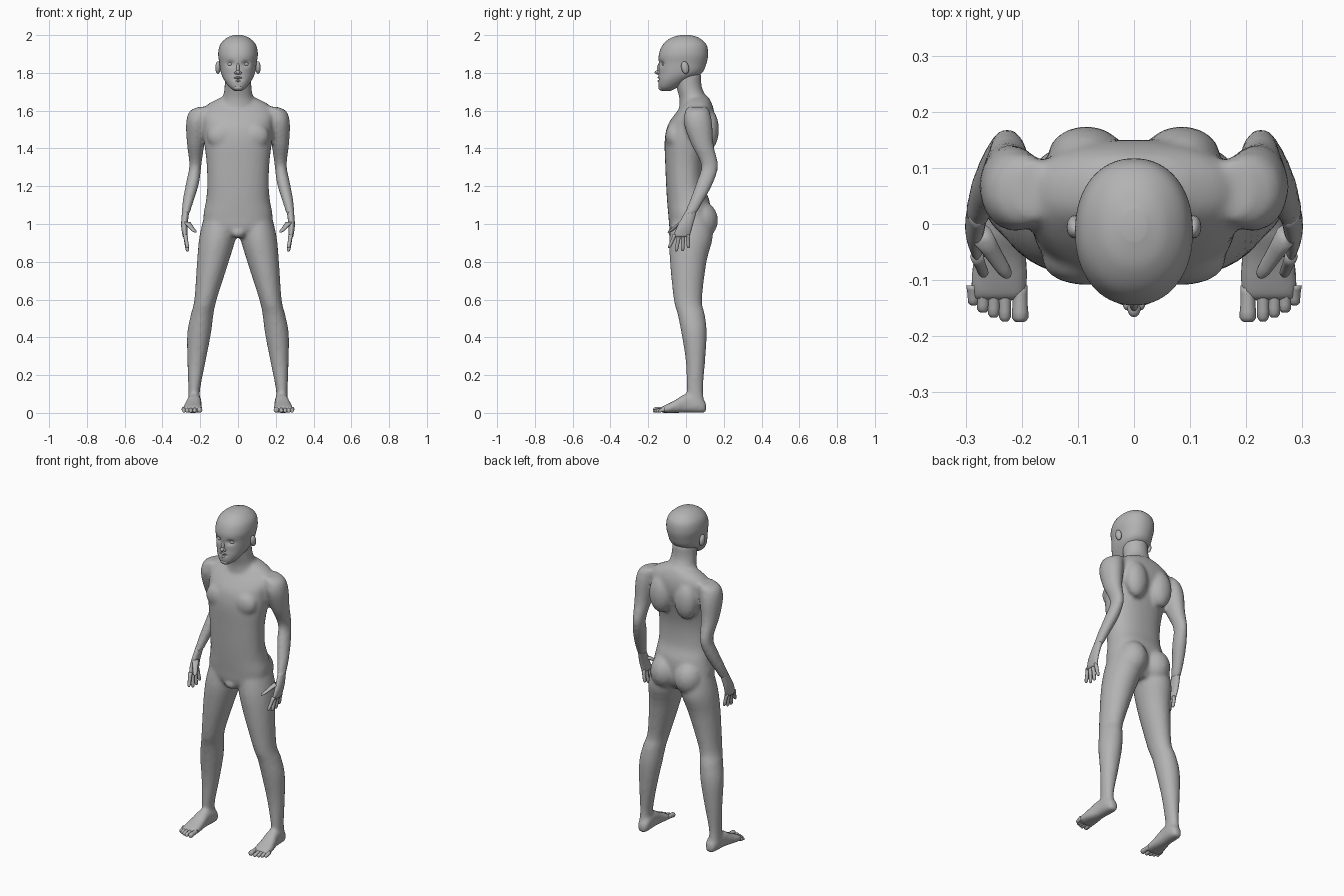
import bpy
import bmesh
import math
from mathutils import Vector, Matrix, Euler

default_cube = bpy.data.objects.get("Cube")
if default_cube:
    bpy.data.objects.remove(default_cube, do_unlink=True)

# Plain grey skin
grey = bpy.data.materials.new("plain_grey")
grey.use_nodes = True
colour = (.45, .45, .45, 1)
grey.diffuse_color = colour
grey.node_tree.nodes["Principled BSDF"].inputs["Base Color"].default_value = colour


def refine(rows, steps):
    """Smooth a short list of section rows with a Catmull-Rom curve."""
    last = len(rows) - 1
    result = []
    for i in range(last):
        before, start = rows[max(i - 1, 0)], rows[i]
        end, after = rows[i + 1], rows[min(i + 2, last)]
        for step in range(steps):
            t = step / steps
            result.append([
                s + t / 2 * (e - b + t * (2 * b - 5 * s + 4 * e - a + t * (3 * (s - e) + a - b)))
                for b, s, e, a in zip(before, start, end, after)])
    result.append(list(rows[last]))
    return result


def tube(bm, rows, power=2.0, sides=24, steps=4, lengthwise=False):
    """Loft rounded sections (x, y, z, half width, half depth) into a closed form."""
    def rounded(value):
        return math.copysign(abs(value) ** (2 / power), value)

    rings = []
    for x, y, z, wide, deep in refine(rows, steps):
        ring = []
        for k in range(sides):
            angle = math.tau * k / sides
            across, along = wide * rounded(math.cos(angle)), deep * rounded(math.sin(angle))
            offset = (across, 0, along) if lengthwise else (across, along, 0)
            ring.append(bm.verts.new(Vector((x, y, z)) + Vector(offset)))
        rings.append(ring)
    for lower, upper in zip(rings, rings[1:]):
        for k in range(sides):
            n = (k + 1) % sides
            bm.faces.new((lower[k], lower[n], upper[n], upper[k]))
    bm.faces.new(rings[0])
    bm.faces.new(rings[-1])


def trunk(bm, rows, **options):
    """Loft centred sections given as (z, half width, front y, back y)."""
    tube(bm, [(0, (front + back) / 2, z, wide, (back - front) / 2)
              for z, wide, front, back in rows], **options)


def blob(bm, location, size, tilt=0.0):
    matrix = Matrix.LocRotScale(Vector(location), Euler((tilt, 0, 0)), Vector(size))
    bmesh.ops.create_uvsphere(bm, u_segments=16, v_segments=10, radius=1, matrix=matrix)


def digit(bm, base, tip, thick, thin, lengthwise=False):
    """A tapering finger or toe with a rounded end."""
    base, tip = Vector(base), Vector(tip)
    rows = []
    for t, fullness in ((0, 1), (.5, .95), (.88, 1), (1, .45)):
        radius = (thick + (thin - thick) * t) * fullness
        rows.append((*base.lerp(tip, t), radius, radius))
    tube(bm, rows, sides=10, steps=2, lengthwise=lengthwise)


def finish(bm, name):
    bmesh.ops.recalc_face_normals(bm, faces=bm.faces)
    mesh = bpy.data.meshes.new(name)
    bm.to_mesh(mesh)
    bm.free()
    mesh.materials.append(grey)
    for polygon in mesh.polygons:
        polygon.use_smooth = True
    made = bpy.data.objects.new(name, mesh)
    bpy.context.collection.objects.link(made)
    return made


# Torso and neck
body = bmesh.new()
trunk(body, [(.93, .07, -.055, .09), (.97, .165, -.085, .12), (1.04, .183, -.093, .13),
             (1.12, .17, -.1, .125), (1.2, .163, -.105, .098), (1.32, .166, -.11, .095),
             (1.44, .18, -.113, .12), (1.52, .185, -.098, .145), (1.58, .195, -.06, .15),
             (1.63, .165, -.02, .14), (1.67, .09, 0, .12)], power=2.3, sides=36)
trunk(body, [(1.58, .12, -.04, .13), (1.66, .085, -.035, .115),
             (1.72, .072, -.05, .085), (1.8, .07, -.07, .08)])
blob(body, (0, -.065, .955), (.04, .03, .03))

# Head, with hollow eye sockets and a mouth crease pressed into the face
head = bmesh.new()
trunk(head, [(1.705, .02, -.13, -.08), (1.725, .046, -.144, -.04), (1.76, .072, -.147, .02),
             (1.8, .09, -.144, .085), (1.85, .098, -.144, .108), (1.9, .105, -.143, .117),
             (1.95, .094, -.122, .108), (1.985, .06, -.08, .07), (2, .022, -.03, .025)],
      power=2.15, sides=64, steps=7)
for vert in head.verts:
    x, y, z = vert.co
    if y < -.05:
        socket = math.exp(-((abs(x) - .04) / .018) ** 2 - ((z - 1.848) / .014) ** 2)
        crease = math.exp(-(x / .025) ** 2 - ((z - 1.766) / .006) ** 2)
        vert.co.y += .016 * socket + .006 * crease

# Nose, lips and chin
blob(head, (0, -.139, 1.828), (.009, .014, .034), tilt=-.25)
blob(head, (0, -.149, 1.803), (.012, .017, .011))
blob(head, (0, -.137, 1.775), (.024, .014, .007))
blob(head, (0, -.136, 1.757), (.02, .014, .007))
blob(head, (0, -.127, 1.722), (.028, .02, .016))

hands = bmesh.new()
toes = bmesh.new()
for side in (-1, 1):
    # Eyelids, nostrils and ears
    blob(head, (side * .04, -.113, 1.846), (.018, .014, .011))
    blob(head, (side * .011, -.142, 1.8), (.009, .012, .008))
    blob(head, (side * .106, -.005, 1.828), (.014, .02, .034), tilt=.2)

    # Chest, shoulder blade and buttock
    blob(body, (side * .085, -.065, 1.465), (.08, .045, .07))
    blob(body, (side * .085, .12, 1.5), (.07, .055, .11))
    blob(body, (side * .08, .08, 1.02), (.085, .09, .1))

    # Leg
    leg = [(.09, .03, 1.04, .09, .1), (.108, .027, .93, .097, .115),
           (.133, .012, .8, .084, .097), (.172, .01, .6, .059, .075),
           (.19, .028, .52, .06, .072), (.206, .043, .42, .063, .067),
           (.22, .05, .27, .048, .051), (.232, .047, .12, .031, .043),
           (.232, .055, .05, .033, .046)]
    tube(body, [(side * x, *rest) for x, *rest in leg])

    # Foot, from heel to ball, and its toes
    foot = [(.228, .107, .02, .05), (.228, .075, .035, .085), (.232, 0, .037, .1),
            (.238, -.06, .047, .066), (.24, -.11, .053, .042), (.24, -.137, .049, .028)]
    tube(body, [(side * x, y, tall / 2, wide, tall / 2) for x, y, wide, tall in foot],
         power=2.6, lengthwise=True)
    for x, reach, size in ((.203, -.175, .015), (.23, -.174, .01), (.25, -.167, .01),
                           (.269, -.158, .01), (.286, -.145, .009)):
        digit(toes, (side * x, -.11, .02), (side * x, reach, size), .013, size, lengthwise=True)

    # Arm, bent at the elbow
    arm = [(.17, .06, 1.62, .04, .05), (.2, .06, 1.595, .058, .065),
           (.216, .064, 1.53, .059, .075), (.224, .087, 1.42, .046, .059),
           (.226, .125, 1.31, .032, .045), (.24, .1, 1.22, .035, .045),
           (.262, .06, 1.13, .03, .038), (.279, .02, 1.05, .021, .032)]
    tube(body, [(side * x, *rest) for x, *rest in arm])

    # Palm, fingers and thumb
    palm = [(.277, .028, 1.07, .019, .029), (.284, -.005, .99, .017, .04),
            (.279, -.025, .932, .013, .044)]
    tube(hands, [(side * x, *rest) for x, *rest in palm])
    for knuckle, tip, low in ((-.058, -.09, .873), (-.036, -.052, .855),
                              (-.014, -.018, .857), (.008, .014, .872)):
        digit(hands, (side * .28, knuckle, .945), (side * .267, tip, low), .012, .009)
    digit(hands, (side * .272, -.02, 1.01), (side * .225, -.092, .955), .02, .011)

finish(head, "head")
finish(hands, "hands")
finish(toes, "toes")

# Fuse the trunk and limbs into one continuous skin
skin = finish(body, "body")
remesh = skin.modifiers.new("fuse", "REMESH")
remesh.mode = "VOXEL"
remesh.voxel_size = .011
remesh.use_smooth_shade = True
soften = skin.modifiers.new("soften", "SMOOTH")
soften.factor = .5
soften.iterations = 4
